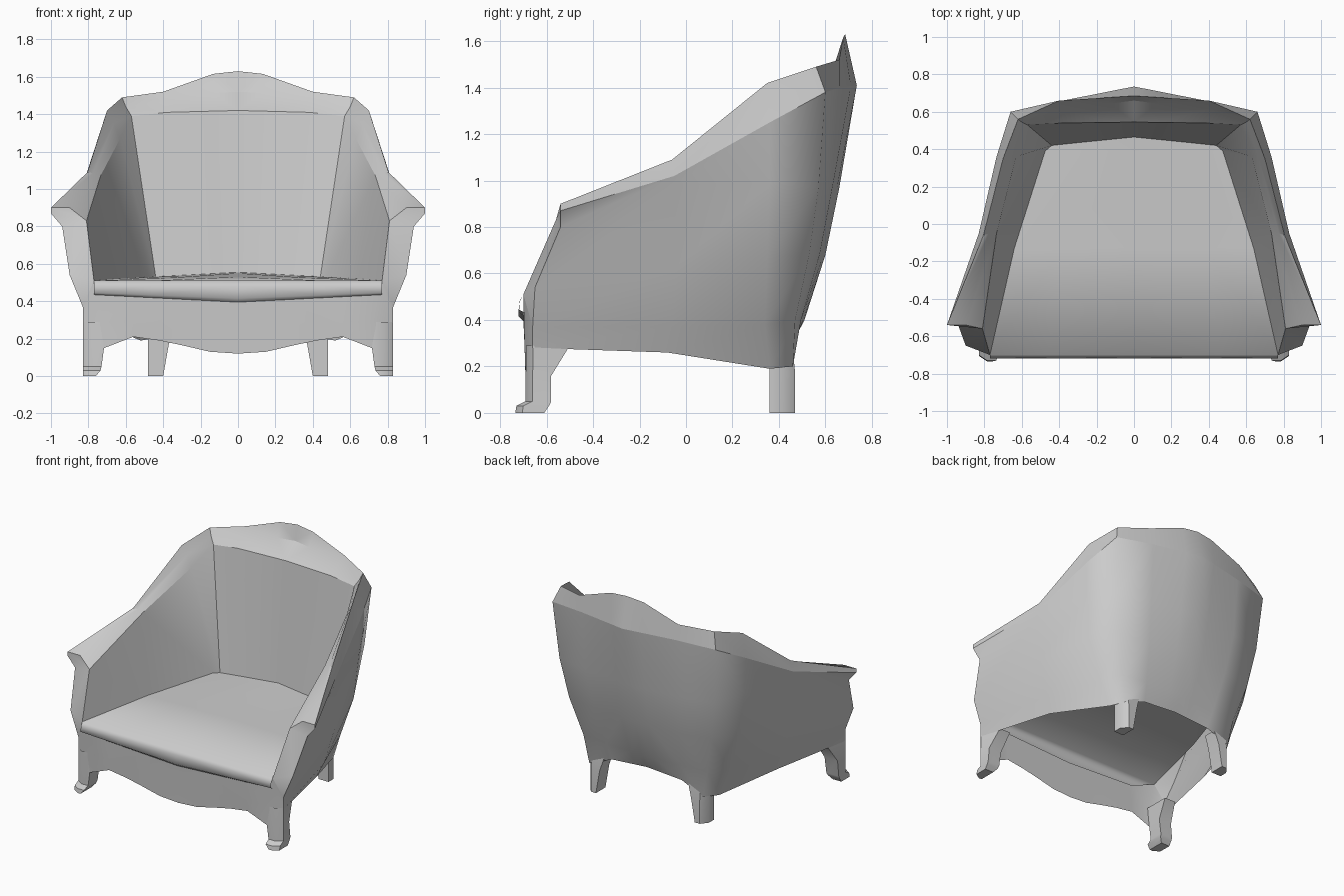
import bpy
import bmesh
import math
from mathutils import Vector

if "Cube" in bpy.data.objects:
    bpy.data.objects.remove(bpy.data.objects["Cube"], do_unlink=True)

# Single upholstery colour
grey = bpy.data.materials.new("plain grey")
grey.use_nodes = True
colour = (0.6, 0.6, 0.6, 1.0)
grey.diffuse_color = colour
grey.node_tree.nodes["Principled BSDF"].inputs["Base Color"].default_value = colour


def finish(name, bm, angle):
    """Turn a half-model bmesh into a mirrored, shaded object."""
    bmesh.ops.remove_doubles(bm, verts=bm.verts, dist=0.0005)
    bmesh.ops.recalc_face_normals(bm, faces=bm.faces)
    mesh = bpy.data.meshes.new(name)
    bm.to_mesh(mesh)
    bm.free()
    mesh.materials.append(grey)
    part = bpy.data.objects.new(name, mesh)
    bpy.context.collection.objects.link(part)
    bpy.ops.object.select_all(action="DESELECT")
    part.select_set(True)
    bpy.context.view_layer.objects.active = part
    bpy.ops.object.shade_smooth_by_angle(angle=math.radians(angle))
    mirror = part.modifiers.new("mirror", "MIRROR")
    mirror.use_clip = True
    mirror.merge_threshold = 0.001


def loft(bm, rows, closed=False):
    """Bridge successive rows of points with quads; return the vertex rows."""
    grid = [[bm.verts.new(p) for p in row] for row in rows]
    for lower, upper in zip(grid, grid[1:]):
        count = len(lower)
        for i in range(count if closed else count - 1):
            j = (i + 1) % count
            bm.faces.new((lower[i], lower[j], upper[j], upper[i]))
    return grid


def wall_row(points, crest=0.33):
    """Add a station beside the centre line so the back is rounded."""
    shoulder, centre = Vector(points[-2]), Vector(points[-1])
    extra = centre.lerp(shoulder, 0.33)
    extra.z = centre.z + (shoulder.z - centre.z) * crest
    return [Vector(p) for p in points[:-1]] + [extra, centre]


# Wall lines: arm front, elbow, wing, corner, shoulder, centre of back
hem = wall_row([(.83, -.66, .28), (.69, -.08, .26), (.52, .36, .19),
                (.46, .46, .2), (.28, .45, .27), (0, .45, .29)])
waist = wall_row([(.83, -.66, .37), (.74, -.06, .37), (.59, .34, .38),
                  (.5, .47, .4), (.3, .495, .4), (0, .51, .4)])
belly = wall_row([(.9, -.65, .54), (.81, -.04, .63), (.69, .35, .67),
                  (.575, .53, .68), (.34, .575, .68), (0, .6, .68)])
ribs = wall_row([(.94, -.54, .8), (.83, -.05, .98), (.725, .36, .99),
                 (.625, .57, .97), (.37, .63, .97), (0, .66, .97)])
lip = wall_row([(1, -.54, .87), (.83, -.05, 1.02), (.735, .36, 1.25),
                (.66, .6, 1.38), (.38, .66, 1.4), (0, .735, 1.41)])
rim = wall_row([(1, -.54, .9), (.805, -.06, 1.09), (.7, .35, 1.42),
                (.62, .56, 1.49), (.4, .66, 1.52), (0, .685, 1.63)], 0.13)
crown = wall_row([(.9, -.54, .9), (.775, -.05, 1.085), (.665, .36, 1.35),
                  (.6, .545, 1.44), (.39, .61, 1.47), (0, .66, 1.52)], 0.13)
panel_top = wall_row([(.81, -.56, .83), (.735, -.05, 1.07), (.63, .36, 1.27),
                      (.57, .53, 1.39), (.38, .54, 1.41), (0, .545, 1.42)])
panel_foot = wall_row([(.77, -.7, .51), (.64, -.13, .52), (.475, .39, .53),
                       (.44, .42, .53), (.28, .437, .54), (0, .465, .555)])

# Rounded outer shell of the arms and back
bm = bmesh.new()
loft(bm, [hem, waist, belly, ribs, lip])
finish("outer_shell", bm, 58)

# Rolled rim and inner panels
bm = bmesh.new()
loft(bm, [lip, rim, crown, panel_top, panel_foot])
finish("rim_and_inner_panels", bm, 24)

# Flat arm fronts
bm = bmesh.new()
low, side, under, edge, tip, roll, inner, foot = [
    bm.verts.new(row[0]) for row in (waist, belly, ribs, lip, rim, crown, panel_top, panel_foot)]
bm.faces.new((under, edge, tip, roll, inner))
bm.faces.new((side, under, inner, foot))
bm.faces.new((low, side, foot))
finish("arm_front", bm, 38)

# Seat with a rolled front: half width, depth, side height, middle height
bm = bmesh.new()
seat_lines = [(.77, -.7, .435, .395), (.77, -.72, .445, .415), (.77, -.715, .485, .48),
              (.77, -.7, .51, .51), (.64, -.13, .52, .53), (.475, .39, .53, .55)]
rows = [[(w * t, y, mid + (side - mid) * t) for t in (1, .6, 0)]
        for w, y, side, mid in seat_lines]
rows.append([panel_foot[3], panel_foot[4], panel_foot[-1]])
loft(bm, rows)
finish("seat", bm, 80)

# Curved front apron
bm = bmesh.new()
scallop = [(0, .12), (.15, .13), (.3, .165), (.42, .19), (.56, .21), (.715, .15)]
top = [(x, -.7, .4 + .05 * x) for x, z in scallop[:-1]] + [(.77, -.7, .51), (.83, -.66, .37)]
middle = [(x, -.695, .29) for x, z in scallop] + [(.83, -.66, .3)]
bottom = [(x, -.69, z) for x, z in scallop] + [(.83, -.66, .16)]
loft(bm, [top, middle, bottom])
finish("front_apron", bm, 35)

# Front legs with a forward toe: height, inner x, front y, back y, back outer x
bm = bmesh.new()
sections = [(.29, .7, -.688, -.5, .79), (.16, .715, -.69, -.58, .82),
            (.05, .73, -.69, -.58, .83), (.03, .735, -.73, -.59, .83),
            (0, .76, -.735, -.61, .83)]
rings = loft(bm, [[(xi, yf, z), (.785, yf, z), (.83, yf + .03, z), (xo, yb, z), (xi, yb, z)]
                  for z, xi, yf, yb, xo in sections], closed=True)
bm.faces.new(rings[-1])
finish("front_leg", bm, 40)

# Tapered back legs: height, inner x, outer x, front y, back y
bm = bmesh.new()
sections = [(.27, .34, .48, .36, .46), (.17, .37, .48, .36, .47), (0, .4, .48, .36, .47)]
rings = loft(bm, [[(xi, yf, z), (xo, yf, z), (xo, yb - .05, z), (xo - .04, yb, z), (xi, yb, z)]
                  for z, xi, xo, yf, yb in sections], closed=True)
bm.faces.new(rings[-1])
finish("back_leg", bm, 50)
